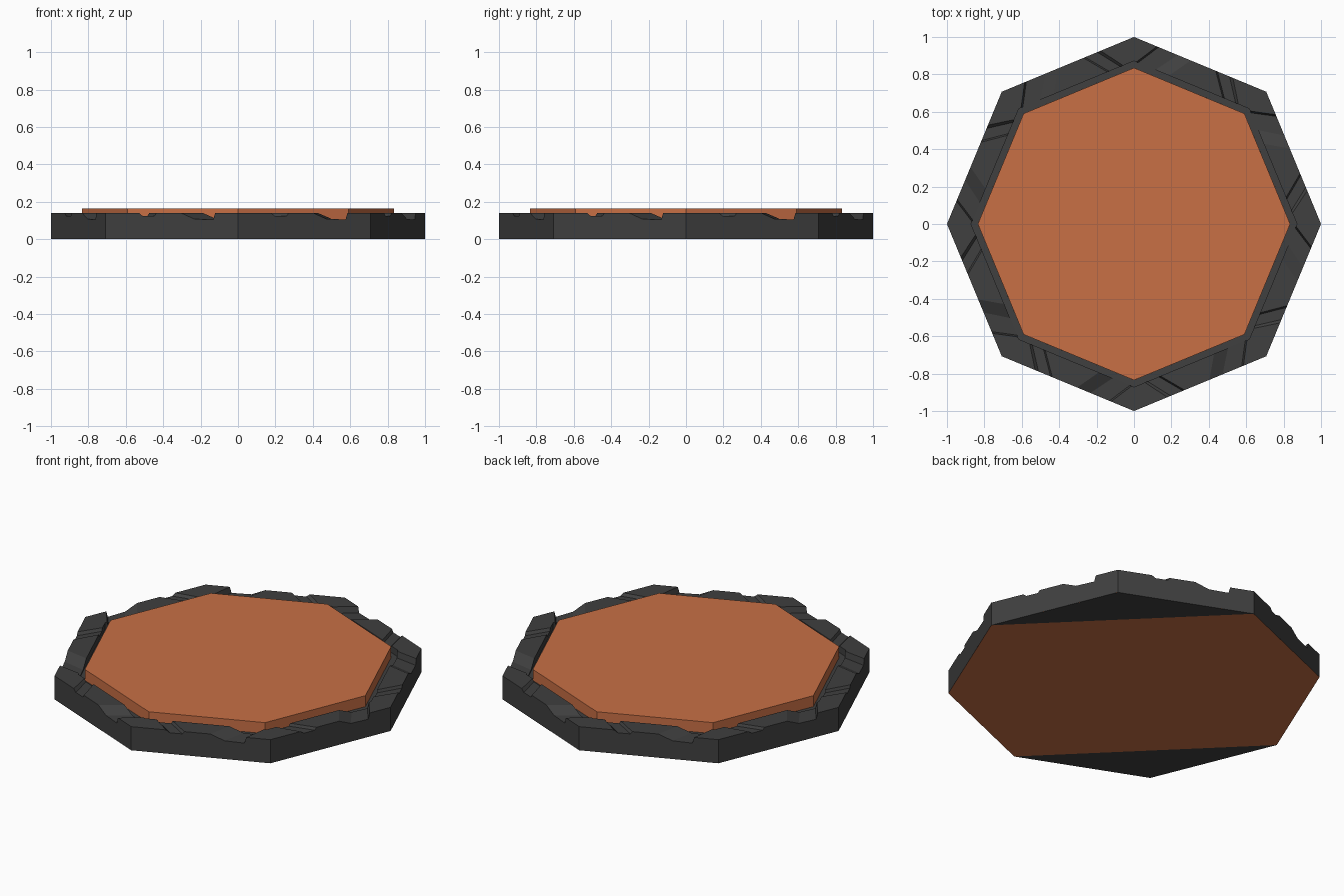
import bpy, bmesh
from math import cos, sin, pi
from mathutils import Vector

if "Cube" in bpy.data.objects:
    bpy.data.objects.remove(bpy.data.objects["Cube"])

SIDES = 8
STEP = 2 * pi / SIDES
LEDGE = 0.10


def material(name, rgb):
    m = bpy.data.materials.new(name)
    m.diffuse_color = (*rgb, 1)
    m.use_nodes = True
    m.node_tree.nodes["Principled BSDF"].inputs["Base Color"].default_value = m.diffuse_color
    return m


stone = material("dark_stone", (0.05, 0.05, 0.05))
clay = material("orange_clay", (0.58, 0.16, 0.06))


def finish(bm, name, mats):
    bmesh.ops.remove_doubles(bm, verts=bm.verts, dist=1e-5)
    me = bpy.data.meshes.new(name)
    bm.to_mesh(me)
    bm.free()
    for m in mats:
        me.materials.append(m)
    ob = bpy.data.objects.new(name, me)
    bpy.context.collection.objects.link(ob)
    return ob


def ring(radius, z):
    return [Vector((radius * cos(i * STEP), radius * sin(i * STEP), z)) for i in range(SIDES)]


# Stone rim: one side's chipped profile, repeated around the octagon
# (position along outer edge, position along plank's inner edge, height)
profile = [(-0.3827, -0.3335, 0.14), (-0.19, -0.27, 0.14), (-0.17, -0.255, 0.125),
           (-0.10, -0.19, 0.125), (-0.09, -0.18, 0.14), (0.054, 0.13, 0.14),
           (0.13, 0.21, 0.108), (0.24, 0.31, 0.105), (0.25, 0.32, 0.14),
           (0.3827, 0.3335, 0.14)]
OUT, MID, INN = 0.9239, 0.805, 0.7715

bm = bmesh.new()
for i in range(SIDES):
    a = (i + 0.5) * STEP
    n, t = Vector((cos(a), sin(a), 0)), Vector((-sin(a), cos(a), 0))
    rows = []
    for so, sm, z in profile:
        pts = [(OUT, so, 0), (OUT, so, z), (MID, sm, z),
               (MID, sm, LEDGE), (INN, sm * INN / MID, LEDGE)]
        rows.append([bm.verts.new(n * r + t * s + Vector((0, 0, h))) for r, s, h in pts])
    for p, q in zip(rows, rows[1:]):
        for k in range(4):
            bm.faces.new((p[k], q[k], q[k + 1], p[k + 1]))

# Underside: orange hexagon with two dark corner triangles
low = ring(1, 0)
for ids, mat in (((0, 1, 2), 0), ((4, 5, 6), 0), ((0, 2, 3, 4, 6, 7), 1)):
    f = bm.faces.new([bm.verts.new(low[k]) for k in reversed(ids)])
    f.material_index = mat
finish(bm, "stone_rim", (stone, clay))

# Raised clay floor plate
bm = bmesh.new()
bot = [bm.verts.new(v) for v in ring(0.835, LEDGE - 0.01)]
top = [bm.verts.new(v) for v in ring(0.835, 0.165)]
bm.faces.new(top)
bm.faces.new(bot[::-1])
for i in range(SIDES):
    j = (i + 1) % SIDES
    bm.faces.new((bot[i], bot[j], top[j], top[i]))
finish(bm, "floor_plate", (clay,))
